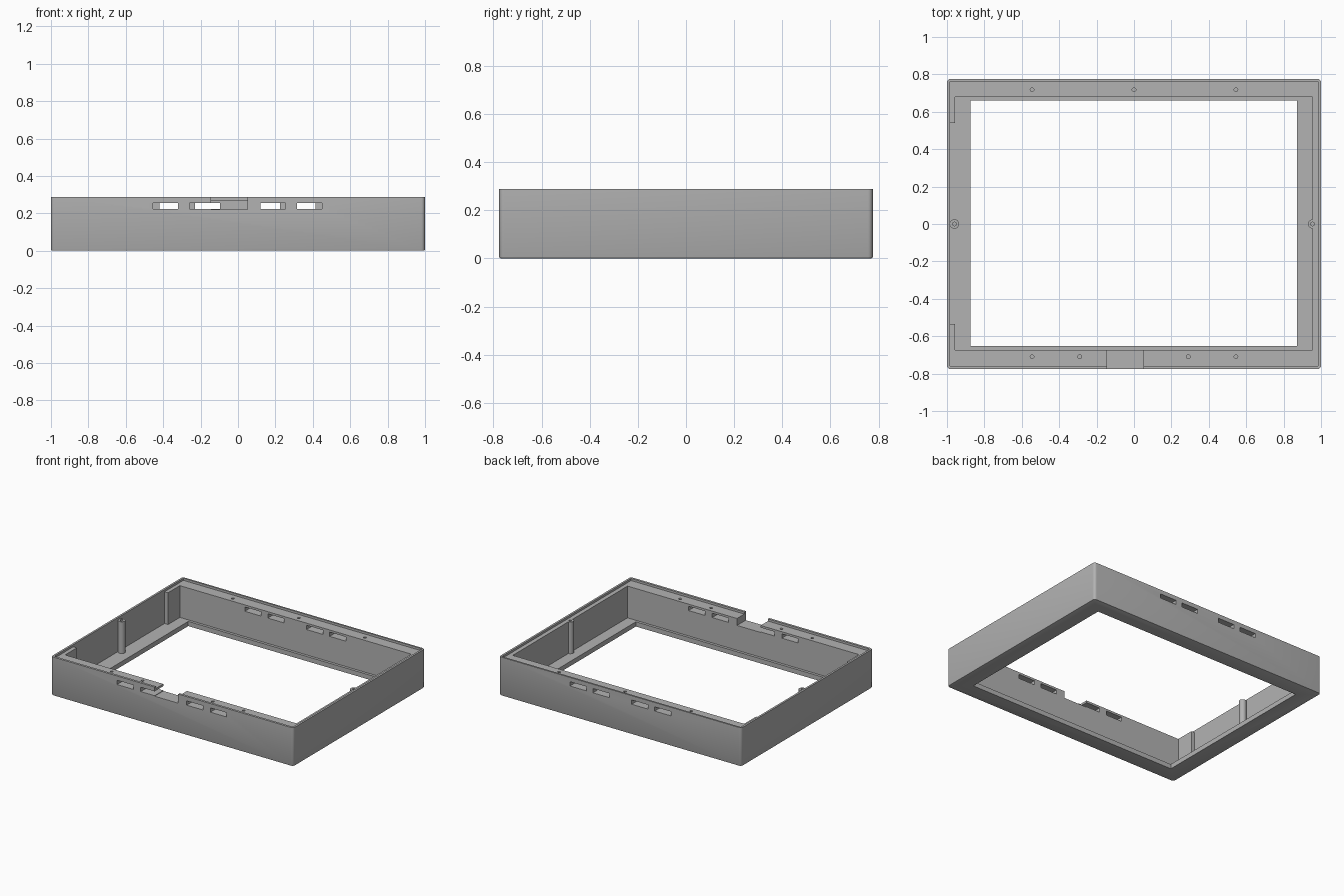
import bpy, bmesh
from mathutils import Matrix, Vector

old = bpy.data.objects.get("Cube")
if old:
    bpy.data.objects.remove(old, do_unlink=True)

HEIGHT, LEDGE, FLOOR = 0.288, 0.272, 0.035
ABOVE = HEIGHT + 0.1

grey = bpy.data.materials.new("plain grey")
grey.use_nodes = True
grey.diffuse_color = (0.45, 0.45, 0.45, 1)
grey.node_tree.nodes["Principled BSDF"].inputs["Base Color"].default_value = grey.diffuse_color


def make_object(name, bm):
    mesh = bpy.data.meshes.new(name)
    bm.to_mesh(mesh)
    bm.free()
    mesh.materials.append(grey)
    obj = bpy.data.objects.new(name, mesh)
    bpy.context.collection.objects.link(obj)
    return obj


def box(name, x, y, z, corner=0, foot=0):
    """Box from three (low, high) spans, with optional rounded corners and foot chamfer."""
    bm = bmesh.new()
    spans = (x, y, z)
    size = [hi - lo for lo, hi in spans]
    centre = Vector([(lo + hi) / 2 for lo, hi in spans])
    bmesh.ops.create_cube(bm, size=1, matrix=Matrix.Translation(centre) @ Matrix.Diagonal((*size, 1)))
    if corner:
        upright = [e for e in bm.edges if abs(e.verts[0].co.z - e.verts[1].co.z) > 0.01]
        bmesh.ops.bevel(bm, geom=upright, offset=corner, segments=5, profile=0.5, affect='EDGES')
    if foot:
        low = [e for e in bm.edges if all(v.co.z < z[0] + 1e-4 for v in e.verts)]
        bmesh.ops.bevel(bm, geom=low, offset=foot, segments=2, profile=0.5, affect='EDGES')
    return make_object(name, bm)


def rod(name, x, y, radius, z):
    bm = bmesh.new()
    bmesh.ops.create_cone(bm, cap_ends=True, segments=24, radius1=radius, radius2=radius,
                          depth=z[1] - z[0], matrix=Matrix.Translation((x, y, sum(z) / 2)))
    return make_object(name, bm)


def combine(target, tool, operation='DIFFERENCE'):
    """Apply a boolean and discard the helper."""
    tool.hide_render = True
    mod = target.modifiers.new("shape", 'BOOLEAN')
    mod.operation, mod.solver, mod.object = operation, 'EXACT', tool
    bpy.context.view_layer.update()
    graph = bpy.context.evaluated_depsgraph_get()
    mesh = bpy.data.meshes.new_from_object(target.evaluated_get(graph))
    target.modifiers.clear()
    target.data = mesh
    bpy.data.objects.remove(tool, do_unlink=True)


# Outer shell with rounded corners
frame = box("case_frame", (-1, 1), (-0.776, 0.776), (0, HEIGHT), corner=0.02, foot=0.007)

# Main cavity, bottom window and thinned left wall
combine(frame, box("cavity", (-0.956, 0.954), (-0.673, 0.68), (FLOOR, ABOVE)))
combine(frame, box("window", (-0.873, 0.871), (-0.653, 0.66), (-0.1, ABOVE)))
combine(frame, box("left_recess", (-0.985, -0.9), (-0.535, 0.54), (FLOOR, ABOVE)))

# Screw posts on the side walls
POSTS = (-0.96, 0.955)
for x in POSTS:
    combine(frame, rod("post", x, 0, 0.025, (FLOOR - 0.01, HEIGHT - 0.005)), 'UNION')

# Lid ledge inside the thin rim
combine(frame, box("ledge", (-0.985, 0.985), (-0.759, 0.763), (LEDGE, ABOVE)))

# Cable notch in the front wall
combine(frame, box("notch", (-0.145, 0.05), (-0.9, -0.6), (0.22, ABOVE)))

# Vent slots through the front and back walls
SLOT = 0.135
for starts, y in (((-0.455, -0.26, 0.12, 0.315), (-0.9, -0.6)),
                  ((-0.42, -0.23, 0.09, 0.28), (0.6, 0.9))):
    for x in starts:
        combine(frame, box("slot", (x, x + SLOT), y, (0.224, 0.256)))

# Screw holes in the ledge and posts
holes = [(x, 0.718) for x in (-0.545, 0, 0.545)]
holes += [(x, -0.71) for x in (-0.545, -0.29, 0.29, 0.545)]
holes += [(x, 0) for x in POSTS]
for x, y in holes:
    combine(frame, rod("hole", x, y, 0.01, (0.17, ABOVE)))

# Smooth only the rounded corners, posts and holes
bpy.ops.object.select_all(action='DESELECT')
frame.select_set(True)
bpy.context.view_layer.objects.active = frame
bpy.ops.object.shade_smooth_by_angle(angle=0.6)
